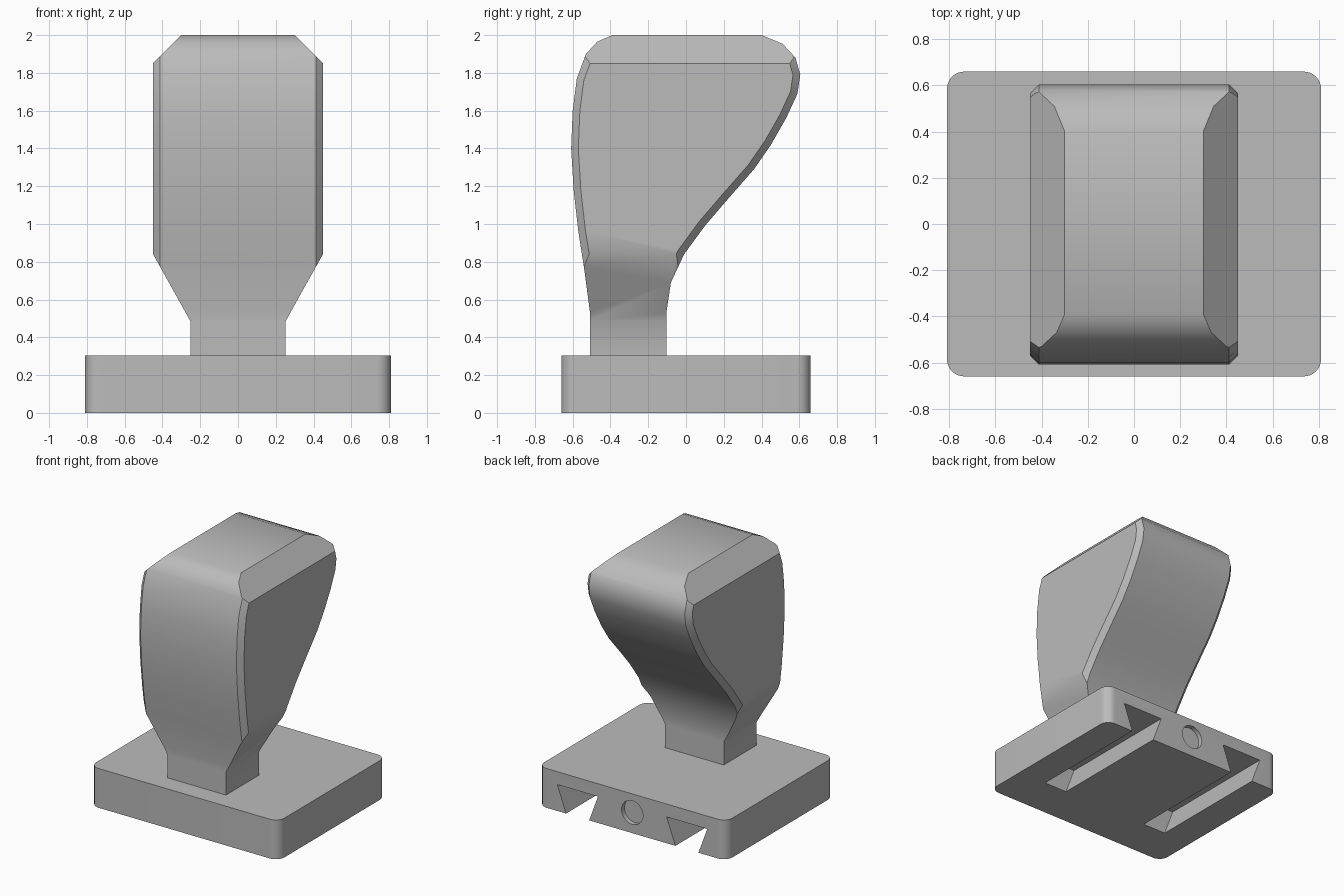
import bpy, bmesh, math
from mathutils import Vector

cube = bpy.data.objects.get("Cube")
if cube:
    bpy.data.objects.remove(cube, do_unlink=True)

grey = bpy.data.materials.new("plain grey")
grey.use_nodes = True
COLOUR = (0.5, 0.5, 0.5, 1)
grey.diffuse_color = COLOUR
for node in grey.node_tree.nodes:
    if node.type == 'BSDF_PRINCIPLED':
        node.inputs["Base Color"].default_value = COLOUR


def prism(name, outline, axis, start, end, chamfer=0):
    """Extrude a 2D outline along an axis, optionally chamfering both cap rims."""
    def place(a, b, t):
        return {'x': (t, a, b), 'y': (a, t, b), 'z': (a, b, t)}[axis]
    bm = bmesh.new()
    cap = bm.faces.new([bm.verts.new(place(a, b, start)) for a, b in outline])
    far = bmesh.ops.extrude_face_region(bm, geom=[cap], use_keep_orig=True)["geom"]
    step = Vector(place(0, 0, end - start))
    bmesh.ops.translate(bm, vec=step, verts=[g for g in far if isinstance(g, bmesh.types.BMVert)])
    bmesh.ops.recalc_face_normals(bm, faces=bm.faces)
    if chamfer:
        along = step.normalized()
        rims = [e for e in bm.edges
                if abs((e.verts[0].co - e.verts[1].co).dot(along)) < 1e-5]
        bmesh.ops.bevel(bm, geom=rims, offset=chamfer, segments=1, affect='EDGES')
    mesh = bpy.data.meshes.new(name)
    bm.to_mesh(mesh)
    bm.free()
    mesh.materials.append(grey)
    obj = bpy.data.objects.new(name, mesh)
    bpy.context.collection.objects.link(obj)
    return obj


def activate(obj):
    bpy.ops.object.select_all(action='DESELECT')
    obj.select_set(True)
    bpy.context.view_layer.objects.active = obj


def combine(obj, cutter, operation):
    mod = obj.modifiers.new("cut", 'BOOLEAN')
    mod.operation, mod.solver, mod.object = operation, 'EXACT', cutter
    activate(obj)
    bpy.ops.object.modifier_apply(modifier=mod.name)
    bpy.data.objects.remove(cutter, do_unlink=True)


def circle(cx, cy, r, n, first=0.0, sweep=math.tau):
    return [(cx + r * math.cos(first + sweep * i / n),
             cy + r * math.sin(first + sweep * i / n)) for i in range(n)]


# Base block with rounded upright corners
HALF_X, HALF_Y, TOP, R = 0.81, 0.66, 0.305, 0.075
rounded = []
for k, (sx, sy) in enumerate([(1, 1), (-1, 1), (-1, -1), (1, -1)]):
    rounded += circle(sx * (HALF_X - R), sy * (HALF_Y - R), R, 9,
                      k * math.pi / 2, math.pi / 2 * 9 / 8)
base = prism("base", rounded, 'z', 0, TOP)

# Dovetail slots, open at the back and underneath
SLOT_X, SLOT_TOP = 0.47, 0.205
for side in (-1, 1):
    c = side * SLOT_X
    dovetail = [(c - 0.088, -0.03), (c + 0.088, -0.03),
                (c + 0.175, SLOT_TOP), (c - 0.175, SLOT_TOP)]
    combine(base, prism("slot_cutter", dovetail, 'y', -0.33, 0.8), 'DIFFERENCE')

# Shallow round recess in the back
combine(base, prism("recess_cutter", circle(0, 0.16, 0.092, 32), 'y', 0.625, 0.8), 'DIFFERENCE')

# Handle: side profile with chamfered rims
front_curve = [(-0.508, 0.2), (-0.508, 0.53), (-0.54, 0.77), (-0.57, 0.96), (-0.595, 1.18),
               (-0.608, 1.4), (-0.6, 1.6), (-0.578, 1.77), (-0.53, 1.9), (-0.47, 1.965),
               (-0.39, 2)]
back_curve = [(0.4, 2), (0.51, 1.955), (0.58, 1.88), (0.605, 1.79), (0.59, 1.69),
              (0.53, 1.56), (0.45, 1.42), (0.36, 1.29), (0.22, 1.13), (0.1, 0.99),
              (-0.01, 0.84), (-0.08, 0.69), (-0.104, 0.53), (-0.104, 0.2)]
handle = prism("handle", front_curve + back_curve, 'x', -0.45, 0.45, chamfer=0.038)

# Trim to the narrow neck, flared shoulders and sloped top edges
half = [(0.252, 0.28), (0.252, 0.485), (0.455, 0.85), (0.455, 1.845), (0.25, 2.05)]
trim = half + [(-x, z) for x, z in reversed(half)]
combine(handle, prism("trim_cutter", trim, 'y', -1, 1), 'INTERSECT')

for part in (base, handle):
    activate(part)
    bpy.ops.object.shade_smooth_by_angle(angle=math.radians(32))
